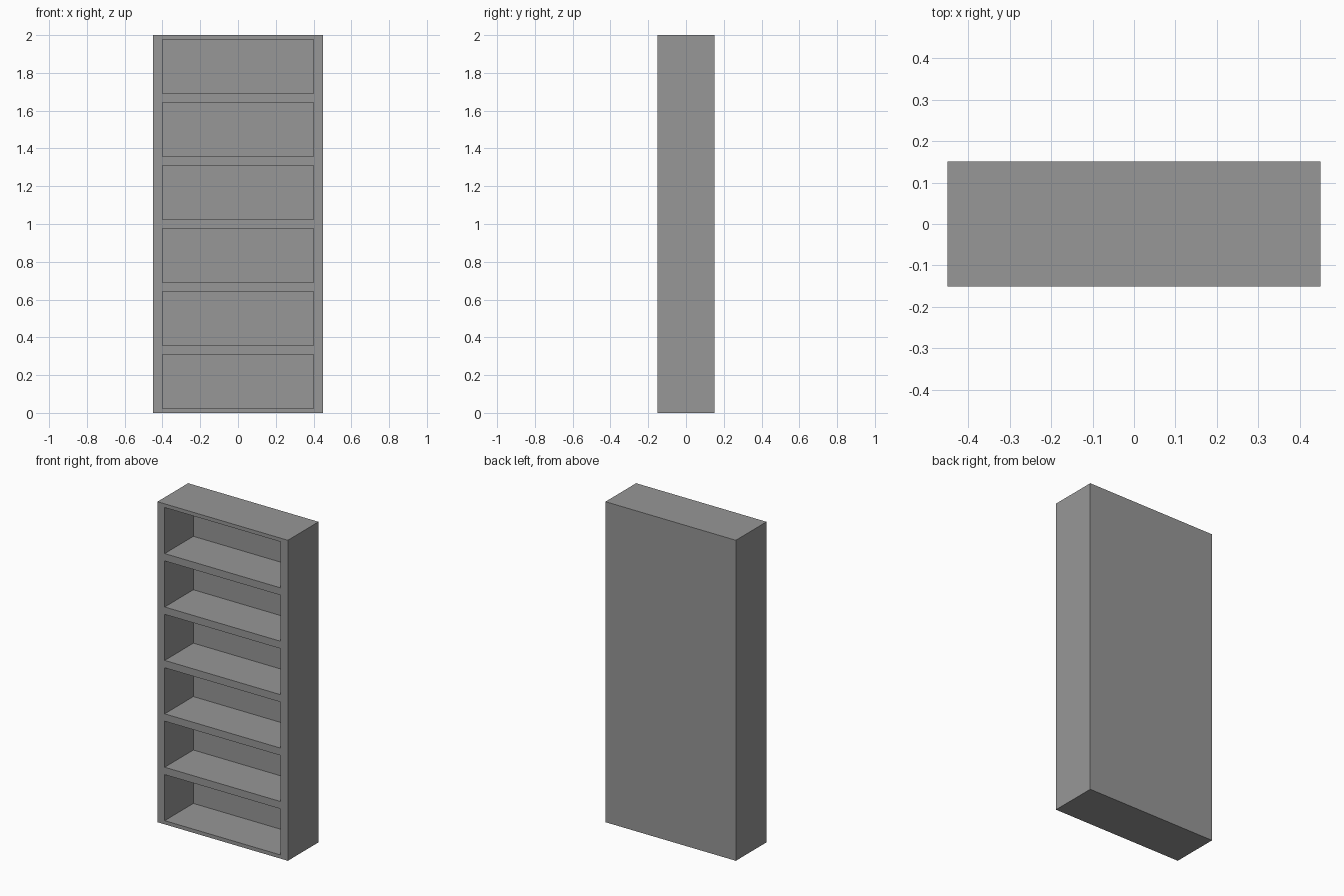
import bpy
import bmesh

old = bpy.data.objects.get("Cube")
if old:
    bpy.data.objects.remove(old, do_unlink=True)

WIDTH, DEPTH, HEIGHT = 0.90, 0.302, 2.0
SHELVES = 6
PITCH = HEIGHT / SHELVES
BOARD = 0.046        # shelf thickness
SIDE = 0.05          # side panel thickness
BACK = 0.02          # back panel thickness

# Plain grey finish
grey = bpy.data.materials.new("grey")
grey.use_nodes = True
colour = (0.31, 0.31, 0.31, 1)
grey.diffuse_color = colour
grey.node_tree.nodes["Principled BSDF"].inputs["Base Color"].default_value = colour

# Solid cabinet block
bm = bmesh.new()
bmesh.ops.create_cube(bm, size=1)
for v in bm.verts:
    v.co.x *= WIDTH
    v.co.y *= DEPTH
    v.co.z = (v.co.z + 0.5) * HEIGHT


def front_faces():
    return [f for f in bm.faces if f.normal.y < -0.9]


def cut_front(point, normal):
    faces = front_faces()
    edges = {e for f in faces for e in f.edges}
    verts = {v for f in faces for v in f.verts}
    bmesh.ops.bisect_plane(bm, geom=faces + list(edges) + list(verts),
                           plane_co=point, plane_no=normal)
    bm.normal_update()


# Mark out the openings on the front
bm.normal_update()
for side in (-1, 1):
    cut_front((side * (WIDTH / 2 - SIDE), 0, 0), (1, 0, 0))
for i in range(SHELVES):
    for z in (i * PITCH + BOARD / 2, (i + 1) * PITCH - BOARD / 2):
        cut_front((0, 0, z), (0, 0, 1))

# Push each opening back to make a compartment
openings = []
for f in front_faces():
    c = f.calc_center_median()
    in_shelf = BOARD / 2 < c.z % PITCH < PITCH - BOARD / 2
    if abs(c.x) < WIDTH / 2 - SIDE and in_shelf:
        openings.append(f)
pushed = bmesh.ops.extrude_discrete_faces(bm, faces=openings)["faces"]
for f in pushed:
    bmesh.ops.translate(bm, verts=f.verts, vec=(0, DEPTH - BACK, 0))
bmesh.ops.recalc_face_normals(bm, faces=bm.faces)

mesh = bpy.data.meshes.new("bookcase")
bm.to_mesh(mesh)
bm.free()
mesh.materials.append(grey)
bookcase = bpy.data.objects.new("bookcase", mesh)
bpy.context.collection.objects.link(bookcase)
